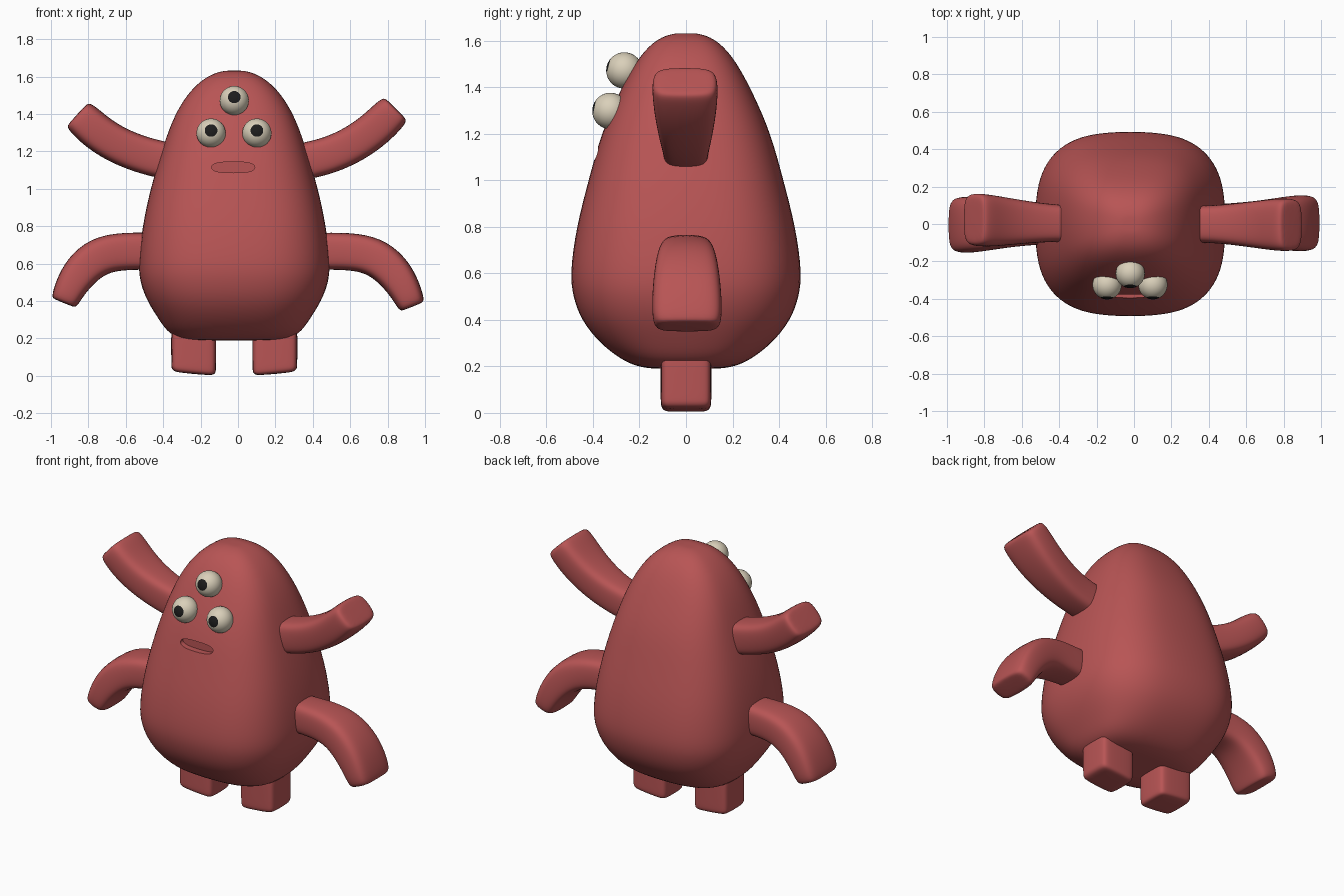
import bpy, bmesh, math
from mathutils import Vector, Matrix

if "Cube" in bpy.data.objects:
    bpy.data.objects.remove(bpy.data.objects["Cube"])

X, Y, Z = Vector((1, 0, 0)), Vector((0, 1, 0)), Vector((0, 0, 1))
CX = -0.02  # body centre line


def material(name, rgb):
    m = bpy.data.materials.new(name)
    m.diffuse_color = (*rgb, 1)
    m.use_nodes = True
    m.node_tree.nodes["Principled BSDF"].inputs["Base Color"].default_value = m.diffuse_color
    return m


RED = material("red_skin", (0.48, 0.09, 0.09))
CREAM = material("cream_eye", (0.70, 0.63, 0.49))
BLACK = material("black_pupil", (0.012, 0.012, 0.012))


def ring(c, u, v, a, b, n, segs):
    """Superellipse section around c, with half sizes a along u and b along v."""
    pts = []
    for i in range(segs):
        t = 2 * math.pi * i / segs
        ct, st = math.cos(t), math.sin(t)
        pts.append(c + u * a * math.copysign(abs(ct) ** (2 / n), ct)
                   + v * b * math.copysign(abs(st) ** (2 / n), st))
    return pts


def make_object(name, bm, mats):
    bmesh.ops.recalc_face_normals(bm, faces=bm.faces)
    me = bpy.data.meshes.new(name)
    bm.to_mesh(me)
    bm.free()
    for m in mats:
        me.materials.append(m)
    ob = bpy.data.objects.new(name, me)
    bpy.context.collection.objects.link(ob)
    return ob


def loft(name, rings, levels=2):
    bm = bmesh.new()
    rows = [[bm.verts.new(p) for p in r] for r in rings]
    for r0, r1 in zip(rows, rows[1:]):
        for i in range(len(r0)):
            j = (i + 1) % len(r0)
            bm.faces.new((r0[i], r0[j], r1[j], r1[i]))
    bm.faces.new(rows[0])
    bm.faces.new(rows[-1])
    ob = make_object(name, bm, [RED])
    if levels:
        mod = ob.modifiers.new("smooth", 'SUBSURF')
        mod.levels = mod.render_levels = levels
    return ob


def finish(ob, angle):
    """Bake modifiers, then shade smooth but keep sharp edges."""
    bpy.ops.object.select_all(action='DESELECT')
    ob.select_set(True)
    bpy.context.view_layer.objects.active = ob
    if ob.modifiers:
        bpy.ops.object.convert(target='MESH')
    bpy.ops.object.shade_smooth_by_angle(angle=math.radians(angle))


# Body: height, half width, half depth
profile = [(0.19, 0.10, 0.08), (0.19, 0.26, 0.18), (0.22, 0.35, 0.27),
           (0.30, 0.405, 0.375), (0.40, 0.47, 0.455), (0.50, 0.508, 0.49),
           (0.60, 0.518, 0.503), (0.80, 0.495, 0.475), (1.00, 0.452, 0.422),
           (1.20, 0.392, 0.368), (1.36, 0.337, 0.297), (1.48, 0.272, 0.235),
           (1.56, 0.202, 0.178), (1.61, 0.13, 0.12), (1.63, 0.065, 0.06),
           (1.632, 0.03, 0.03)]
body = loft("body", [ring(Vector((CX, 0, z)), X, Y, a, b, 2.8, 24)
                     for z, a, b in profile])

# Mouth: a shallow slot cut into the front
cutter = loft("mouth_cutter", [ring(Vector((CX - 0.005, y, 1.115)), X, Z, 0.115, 0.029, 2.6, 32)
                               for y in (-0.6, -0.355)], levels=0)
cutter.hide_render = True
cut = body.modifiers.new("mouth", 'BOOLEAN')
cut.operation, cut.object, cut.solver = 'DIFFERENCE', cutter, 'EXACT'
finish(body, 40)
bpy.data.objects.remove(cutter)


# Arms: path points are (x, z, half thickness, half depth)
def arm(name, path, side, dx, dy):
    pts = [Vector((side * x + dx, dy * i / (len(path) - 1), z))
           for i, (x, z, _, _) in enumerate(path)]
    rings = []
    for i, (_, _, t, w) in enumerate(path):
        d = pts[min(i + 1, len(pts) - 1)] - pts[max(i - 1, 0)]
        d = Vector((d.x, 0, d.z)).normalized()
        rings.append(ring(pts[i], Vector((-d.z, 0, d.x)), Y, t, w, 3.6, 16))
    tip = pts[-1]
    rings.append([tip + (p - tip) * 0.75 + d * 0.006 for p in rings[-1]])
    finish(loft(name, rings), 60)


upper = [(0.25, 1.13, 0.10, 0.10), (0.40, 1.155, 0.10, 0.10), (0.52, 1.19, 0.10, 0.11),
         (0.64, 1.25, 0.10, 0.125), (0.74, 1.325, 0.10, 0.138),
         (0.805, 1.39, 0.098, 0.143), (0.84, 1.425, 0.09, 0.14)]
lower = [(0.35, 0.667, 0.10, 0.10), (0.50, 0.667, 0.10, 0.11), (0.63, 0.664, 0.102, 0.12),
         (0.745, 0.634, 0.105, 0.135), (0.84, 0.55, 0.10, 0.148),
         (0.90, 0.45, 0.085, 0.153), (0.93, 0.375, 0.074, 0.147)]
arm("upper_arm_right", upper, 1, 0.0, -0.005)
arm("upper_arm_left", [(x, z - 0.03 * max(0, x - 0.5) / 0.34, t, w) for x, z, t, w in upper],
    -1, -0.015, 0.025)
arm("lower_arm_right", lower, 1, 0.0, 0.005)
arm("lower_arm_left", [(x, z + 0.02 * max(0, x - 0.6) / 0.33, t, w) for x, z, t, w in lower],
    -1, 0.0, -0.005)

# Legs: short rounded blocks whose soles rise a little outwards
for side, name in ((1, "leg_right"), (-1, "leg_left")):
    c = CX + side * 0.217
    rings = [ring(Vector((c, 0, z)), X, Y, 0.121 * s, 0.11 * s, 6, 16)
             for z, s in ((0.34, 1), (0.2, 1), (0.06, 1), (0.025, 0.99), (0.008, 0.93), (0, 0.7))]
    for r in rings[3:]:
        for p in r:
            p.z += 0.01 + 0.09 * side * (p.x - c)
    finish(loft(name, rings), 60)

# Eyes: balls whose pole caps are the pupils
for name, x, y, z, tilt in (("eye_top", CX, -0.265, 1.472, 0.27),
                            ("eye_left", -0.144, -0.325, 1.298, 0.2),
                            ("eye_right", 0.101, -0.325, 1.298, 0.2)):
    bm = bmesh.new()
    bmesh.ops.create_uvsphere(bm, u_segments=32, v_segments=28, radius=0.078)
    for f in bm.faces:
        f.material_index = int(f.calc_center_median().normalized().z > math.cos(math.radians(25.7)))
    aim = Vector((0, -1, tilt)).to_track_quat('Z', 'Y').to_matrix().to_4x4()
    bm.transform(Matrix.Translation((x, y, z)) @ aim)
    finish(make_object(name, bm, [CREAM, BLACK]), 60)
